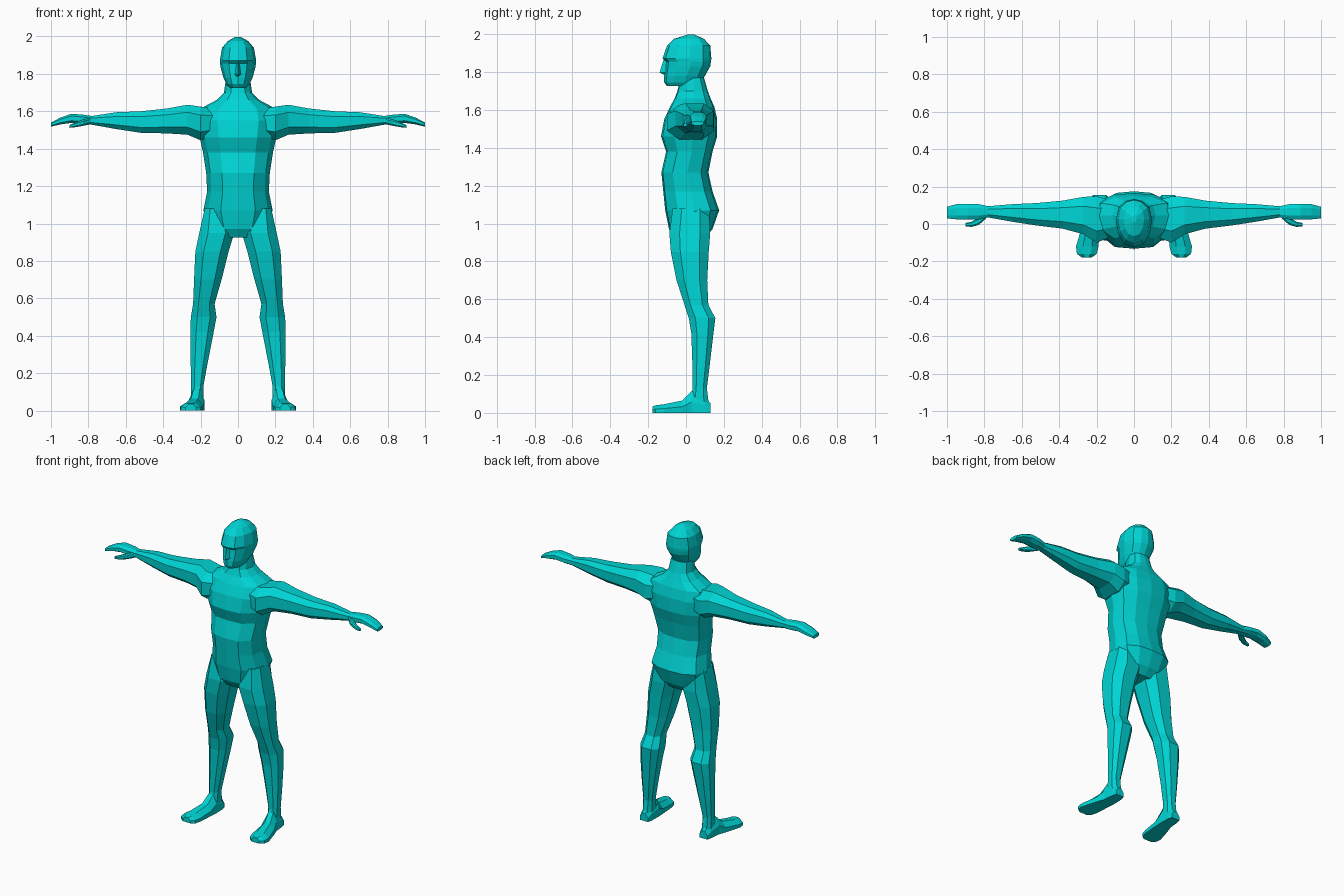
import bpy, bmesh

skin = bpy.data.materials.new("turquoise")
skin.diffuse_color = (0.0, 0.66, 0.66, 1)


def loft(name, rings, mirror=False):
    """Skin a list of equal-length point rings, with capped ends."""
    bm = bmesh.new()
    loops = [[bm.verts.new(p) for p in ring] for ring in rings]
    n = len(loops[0])
    for a, b in zip(loops, loops[1:]):
        for i in range(n):
            j = (i + 1) % n
            bm.faces.new((a[i], a[j], b[j], b[i]))
    bm.faces.new(loops[0])
    bm.faces.new(loops[-1])
    bmesh.ops.recalc_face_normals(bm, faces=bm.faces)
    mesh = bpy.data.meshes.new(name)
    bm.to_mesh(mesh)
    bm.free()
    mesh.materials.append(skin)
    ob = bpy.data.objects.new(name, mesh)
    bpy.context.collection.objects.link(ob)
    if mirror:
        ob.modifiers.new("mirror", 'MIRROR')
    return ob


def body_ring(z, half, front, back, xs, ts):
    """Symmetric horizontal ring: xs are width fractions, ts depth fractions."""
    side = [(half * x, front + (back - front) * t, z) for x, t in zip(xs, ts)]
    return side + [(-x, y, z) for x, y, z in reversed(side[1:-1])]


def octagon(a0, a1, b0, b1, k=0.5):
    """Eight points filling a box, with its corners cut."""
    ca, cb, ra, rb = (a0 + a1) / 2, (b0 + b1) / 2, (a1 - a0) / 2, (b1 - b0) / 2
    pts = [(1, -k), (1, k), (k, 1), (-k, 1), (-1, k), (-1, -k), (-k, -1), (k, -1)]
    return [(ca + u * ra, cb + v * rb) for u, v in pts]


# torso and neck: z, half width, front y, back y
torso = [
    (0.925, 0.09, -0.06, 0.10), (0.97, 0.15, -0.09, 0.14),
    (1.07, 0.185, -0.11, 0.175), (1.17, 0.165, -0.12, 0.14),
    (1.27, 0.17, -0.13, 0.118), (1.38, 0.187, -0.105, 0.14),
    (1.46, 0.205, -0.132, 0.165), (1.55, 0.22, -0.115, 0.165),
    (1.615, 0.20, -0.085, 0.15), (1.66, 0.115, -0.06, 0.13),
    (1.70, 0.075, -0.045, 0.115), (1.77, 0.065, -0.03, 0.095)]
loft("torso", [body_ring(*r, (0, .5, .87, 1, .88, .5, 0),
                         (0, .03, .24, .55, .84, .97, 1)) for r in torso])

# head, with brow, eye sockets and chin
head = [
    (1.725, 0.045, -0.10, 0.06), (1.745, 0.062, -0.115, 0.08),
    (1.78, 0.078, -0.115, 0.10), (1.83, 0.092, -0.108, 0.128),
    (1.855, 0.096, -0.106, 0.132), (1.872, 0.097, -0.124, 0.134),
    (1.94, 0.085, -0.10, 0.128), (1.975, 0.055, -0.065, 0.095),
    (1.998, 0.014, 0.01, 0.045)]
loft("head", [body_ring(*r, (0, .5, .85, 1, .85, .45, 0),
                        (0, .06, .26, .55, .83, .96, 1)) for r in head])

# nose wedge: z, half width, tip y
loft("nose", [[(-w, -0.09, z), (0, y, z), (w, -0.09, z)]
              for z, w, y in [(1.785, 0.022, -0.115), (1.797, 0.024, -0.14),
                              (1.865, 0.012, -0.118)]])

# arms and hands: x, y range, z range
arm = [
    (0.10, -0.06, 0.12, 1.47, 1.61), (0.20, -0.10, 0.148, 1.445, 1.625),
    (0.27, -0.055, 0.145, 1.475, 1.635), (0.38, -0.025, 0.125, 1.482, 1.615),
    (0.52, -0.008, 0.112, 1.485, 1.60), (0.65, 0.012, 0.106, 1.505, 1.595),
    (0.78, 0.035, 0.095, 1.528, 1.575), (0.83, 0.025, 0.106, 1.532, 1.582),
    (0.89, 0.024, 0.108, 1.538, 1.587), (0.95, 0.025, 0.106, 1.53, 1.566),
    (1.0, 0.03, 0.092, 1.518, 1.54)]
loft("arm", [[(x, u, v) for u, v in octagon(*r)] for x, *r in arm], True)

# thumbs
thumb = [
    (0.79, 0.03, 0.06, 1.53, 1.565), (0.83, -0.005, 0.035, 1.522, 1.555),
    (0.87, -0.016, 0.012, 1.515, 1.54), (0.90, -0.012, 0.006, 1.512, 1.527)]
loft("thumb", [[(x, u, v) for u, v in octagon(*r)] for x, *r in thumb], True)

# legs: z, x range, y range
leg = [
    (1.08, 0.06, 0.178, -0.07, 0.12), (0.95, 0.02, 0.207, -0.088, 0.128),
    (0.85, 0.05, 0.228, -0.08, 0.12), (0.70, 0.088, 0.235, -0.05, 0.112),
    (0.57, 0.125, 0.24, -0.008, 0.118), (0.50, 0.115, 0.252, 0.015, 0.155),
    (0.42, 0.13, 0.255, 0.028, 0.145), (0.25, 0.163, 0.253, 0.034, 0.125),
    (0.13, 0.185, 0.25, 0.035, 0.11), (0.05, 0.185, 0.25, 0.02, 0.12)]
loft("leg", [[(u, v, z) for u, v in octagon(*r)] for z, *r in leg], True)

# feet: y, x range, top z, flat sole
foot = [
    (0.13, 0.19, 0.248, 0.05), (0.10, 0.182, 0.255, 0.085),
    (0.03, 0.18, 0.262, 0.115), (-0.02, 0.183, 0.28, 0.065),
    (-0.12, 0.19, 0.31, 0.045), (-0.16, 0.20, 0.305, 0.04),
    (-0.178, 0.225, 0.28, 0.034)]
loft("foot", [[(a, y, 0), (b, y, 0), (b, y, h * .5), (b * .7 + a * .3, y, h),
               (b * .3 + a * .7, y, h), (a, y, h * .5)] for y, a, b, h in foot], True)
